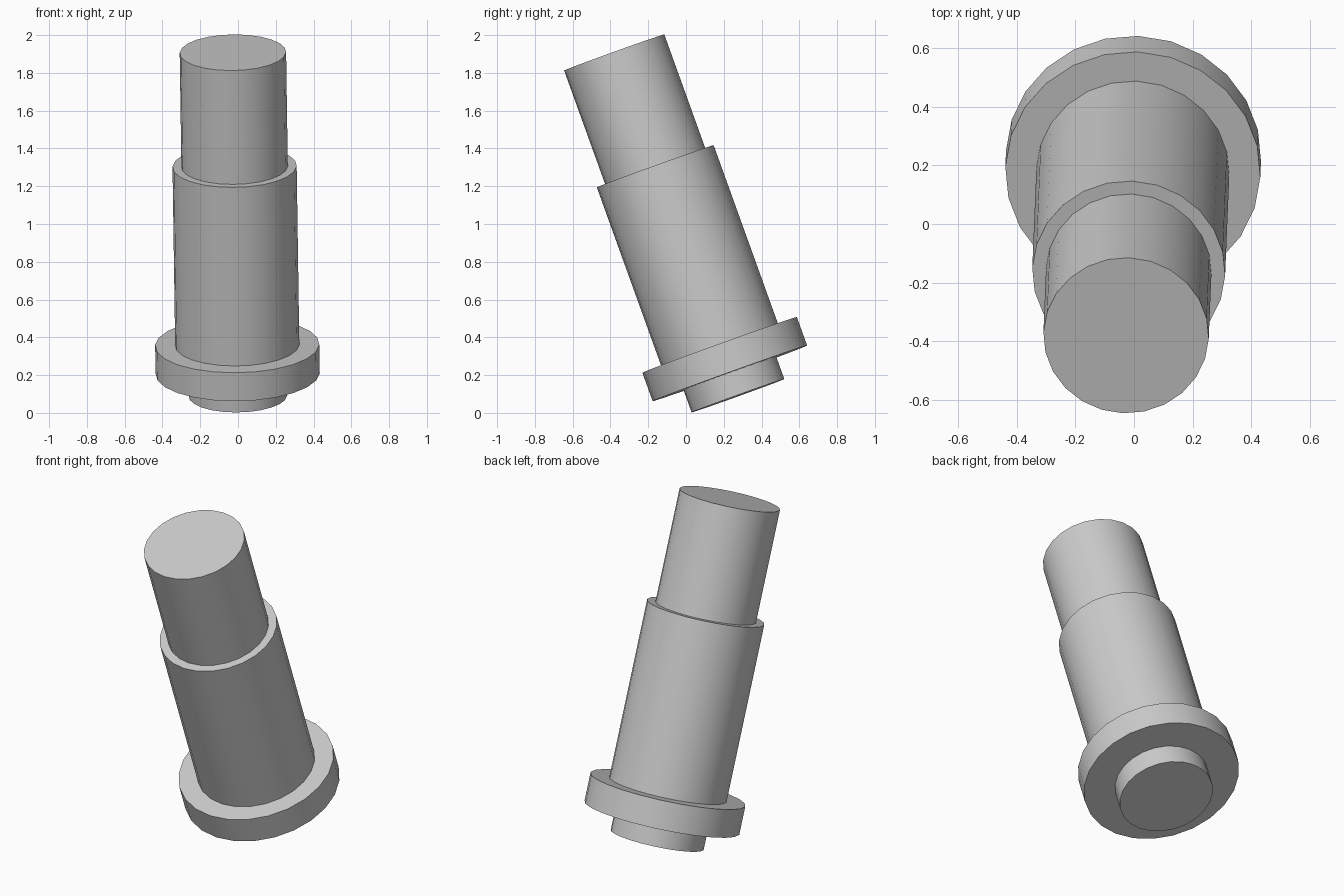
import bpy
import math
from mathutils import Vector

cube = bpy.data.objects.get("Cube")
if cube:
    bpy.data.objects.remove(cube, do_unlink=True)

# One plain grey material
grey = bpy.data.materials.new("plain_grey")
grey.use_nodes = True
colour = (0.6, 0.6, 0.6, 1)
grey.diffuse_color = colour
grey.node_tree.nodes["Principled BSDF"].inputs["Base Color"].default_value = colour

# Leaning axis through the whole stepped shaft
base = Vector((0, 0.275, 0.091))
tip = Vector((-0.027, -0.38, 1.908))
axis = (tip - base).normalized()
lean = axis.to_track_quat('Z', 'Y').to_euler()


def section(name, radius, start, end):
    """Smooth-sided cylinder between two distances along the axis."""
    bpy.ops.mesh.primitive_cylinder_add(
        vertices=24, radius=radius, depth=end - start,
        location=base + axis * (start + end) / 2, rotation=lean)
    part = bpy.context.object
    part.name = name
    part.data.materials.append(grey)
    bpy.ops.object.shade_smooth_by_angle(angle=math.radians(30))


# Stepped shaft, bottom to top
section("bottom_plug", 0.261, 0, 0.126)
section("flange", 0.435, 0.126, 0.286)
section("main_barrel", 0.329, 0.286, 1.291)
section("upper_barrel", 0.282, 1.291, (tip - base).length)
